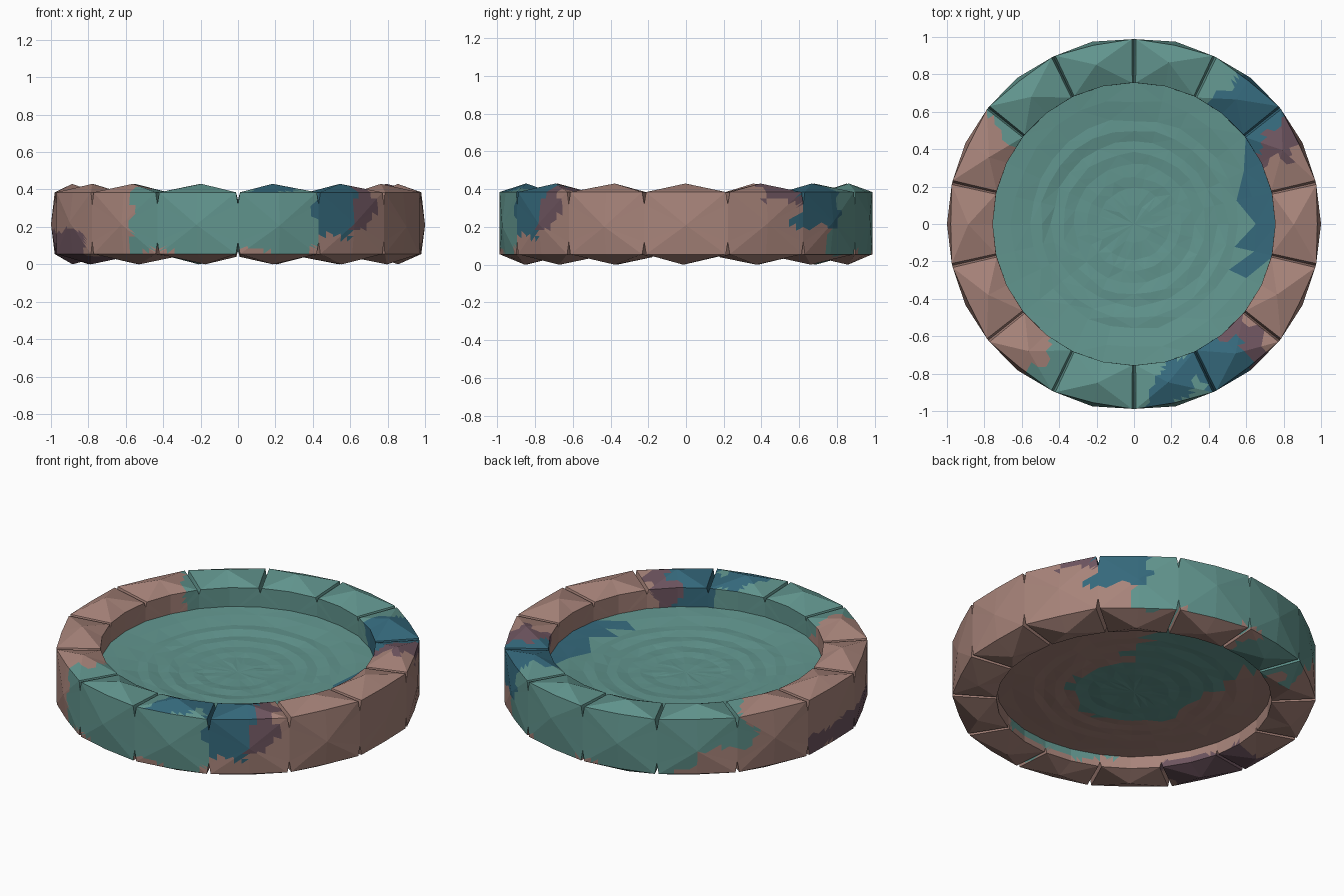
import bpy, bmesh, math, random
from mathutils import Vector, noise

if "Cube" in bpy.data.objects:
    bpy.data.objects.remove(bpy.data.objects["Cube"])

random.seed(4)
STONES = 14
STEP = 2 * math.pi / STONES
TEAL, BROWN, BLUE, PURPLE = range(4)


def make_mat(name, rgb):
    m = bpy.data.materials.new(name)
    m.diffuse_color = (*rgb, 1)
    m.use_nodes = True
    m.node_tree.nodes["Principled BSDF"].inputs["Base Color"].default_value = m.diffuse_color
    return m


MATS = [make_mat("teal_stone", (0.12, 0.30, 0.27)),
        make_mat("brown_stone", (0.39, 0.23, 0.195)),
        make_mat("blue_stone", (0.035, 0.14, 0.20)),
        make_mat("purple_stone", (0.155, 0.09, 0.115))]


def polar(r, a, z):
    return Vector((r * math.cos(a), r * math.sin(a), z))


# Patchy paint of the rim, chosen by angle and height with ragged borders
def rim_paint(c):
    a = math.degrees(math.atan2(c.y, c.x)) + 7 * noise.noise(c * 9)
    z = c.z + 0.04 * noise.noise(c * 7 + Vector((5, 2, 8)))
    if z < 0.07:
        return TEAL if 95 < a < 122 else (PURPLE if a < -140 else BROWN)
    if 56 < a < 128 or (a >= 128 and a < 146 and z > 0.2):
        return TEAL
    if 34 < a <= 56:
        return BLUE if z > 0.19 else (TEAL if a > 52 else BROWN)
    if 24 < a <= 34:
        return PURPLE if z > 0.34 else BROWN
    if -124 < a < -84:
        return TEAL
    if -84 <= a < -66:
        return BLUE if z > 0.39 else TEAL
    if -66 <= a < -52:
        return BLUE if z > 0.15 else BROWN
    if -52 <= a < -42:
        return PURPLE if z > 0.2 else BROWN
    if (a > 168 or a < -145) and z < 0.18 and math.hypot(c.x, c.y) > 0.8:
        return PURPLE
    return BROWN


# Paint of the sunken basin floor and its underside
def floor_paint(c):
    r = math.hypot(c.x, c.y) + 0.06 * noise.noise(c * 6)
    if c.z > 0.16:
        return BLUE if c.x > 0.59 + 0.05 * noise.noise(c * 8) and -0.26 < c.y < 0.4 else TEAL
    if r < 0.34 or (r > 0.3 and c.y > 0.25 and -0.35 < c.x < 0.3):
        return TEAL
    return BROWN


def finish(bm, name, paint):
    bmesh.ops.recalc_face_normals(bm, faces=bm.faces)
    for f in bm.faces:
        f.material_index = paint(f.calc_center_median())
        f.smooth = False
    me = bpy.data.meshes.new(name)
    bm.to_mesh(me)
    bm.free()
    for m in MATS:
        me.materials.append(m)
    ob = bpy.data.objects.new(name, me)
    bpy.context.collection.objects.link(ob)
    return ob


# Rim: ring of faceted stones, each face raised to a point, with V grooves between
def poked(bm, pts, peak):
    vs = [bm.verts.new(p) for p in pts]
    c = bm.verts.new(peak)
    for i, v in enumerate(vs):
        bm.faces.new((v, vs[(i + 1) % len(vs)], c))


def quad(bm, pts):
    bm.faces.new([bm.verts.new(p) for p in pts])


def off(s):
    return random.uniform(-s, s)


def joint_radius(a):
    return 0.997 - 0.009 * math.sin(a) ** 8


bm = bmesh.new()
for k in range(STONES):
    mid, h = k * STEP, STEP / 2

    # ten points round one upright face: top edge, groove sides, bottom edge
    def side(r0, r1, rm, g, top, bottom, depth):
        a, b = mid - h, mid + h
        return [polar(r0, a + g, top), polar(rm, mid, top), polar(r1, b - g, top),
                polar(r1, b, top - depth), polar(r1, b, bottom + depth),
                polar(r1, b - g, bottom), polar(rm, mid, bottom), polar(r0, a + g, bottom),
                polar(r0, a, bottom + depth), polar(r0, a, top - depth)]

    o = side(joint_radius(mid - h), joint_radius(mid + h), 0.98, 0.011, 0.385, 0.055, 0.065)
    i = side(0.755, 0.755, 0.755, 0.012, 0.375, 0.04, 0.03)
    poked(bm, o, polar(1.0, mid, 0.225 + off(0.03)))
    poked(bm, i, polar(0.755, mid, 0.215))
    poked(bm, o[:3] + i[2::-1], polar(0.87 + off(0.02), mid + off(0.02), 0.43))
    poked(bm, o[5:8] + i[7:4:-1], polar(0.87 + off(0.02), mid + off(0.02), 0.0))
    for a, b in ((2, 3), (4, 5), (7, 8), (9, 0)):  # groove slopes
        quad(bm, [o[a], o[b], i[b], i[a]])
bmesh.ops.remove_doubles(bm, verts=bm.verts, dist=0.0005)
bmesh.ops.triangulate(bm, faces=bm.faces)
bmesh.ops.subdivide_edges(bm, edges=bm.edges, cuts=4, use_grid_fill=True)
finish(bm, "stone_rim", rim_paint)

# Basin floor: shallow rippled faceted bowl, upper side and bulging underside
bm = bmesh.new()
SIDES = 28
RADII = [0.10, 0.19, 0.25, 0.32, 0.38, 0.44, 0.50, 0.56, 0.66, 0.765]
UPPER = [0.217, 0.215, 0.221, 0.219, 0.228, 0.225, 0.238, 0.236, 0.252, 0.262]
LOWER = [0.091, 0.090, 0.095, 0.093, 0.099, 0.097, 0.104, 0.102, 0.110, 0.115]
edges = []
for centre_z, heights in ((0.215, UPPER), (0.089, LOWER)):
    centre = bm.verts.new((0, 0, centre_z))
    rings = [[bm.verts.new(polar(r * (1 + off(0.02) * (r < 0.7)),
                                 j * 2 * math.pi / SIDES, z + off(0.002)))
              for j in range(SIDES)] for r, z in zip(RADII, heights)]
    for j in range(SIDES):
        n = (j + 1) % SIDES
        bm.faces.new((centre, rings[0][j], rings[0][n]))
        for a, b in zip(rings, rings[1:]):
            bm.faces.new((a[j], b[j], b[n], a[n]))
    edges.append(rings[-1])
for j in range(SIDES):
    n = (j + 1) % SIDES
    bm.faces.new((edges[0][j], edges[1][j], edges[1][n], edges[0][n]))
bmesh.ops.triangulate(bm, faces=bm.faces)
finish(bm, "basin_floor", floor_paint)
